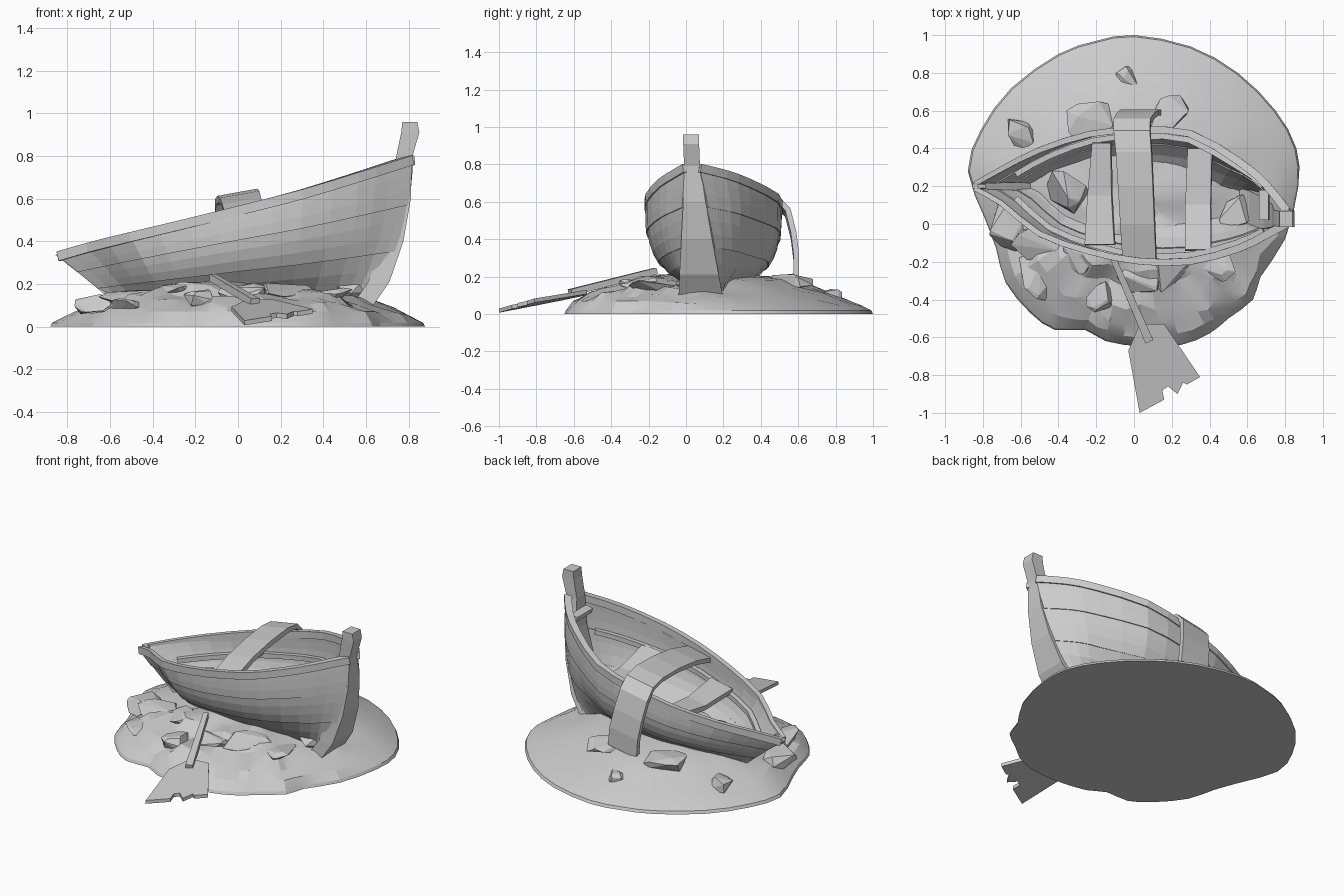
import bpy, bmesh, math, random
from mathutils import Vector, noise

random.seed(4)
if "Cube" in bpy.data.objects:
    bpy.data.objects.remove(bpy.data.objects["Cube"])

grey = bpy.data.materials.new("plain grey")
grey.use_nodes = True
grey.diffuse_color = (0.6, 0.6, 0.6, 1)
grey.node_tree.nodes["Principled BSDF"].inputs["Base Color"].default_value = (0.6, 0.6, 0.6, 1)


def finish(name, bm):
    bmesh.ops.recalc_face_normals(bm, faces=bm.faces)
    me = bpy.data.meshes.new(name)
    bm.to_mesh(me)
    bm.free()
    me.materials.append(grey)
    ob = bpy.data.objects.new(name, me)
    bpy.context.collection.objects.link(ob)
    return ob


def skin(name, rows, closed=True):
    """Join rows of points; closed rows become a capped tube."""
    bm = bmesh.new()
    vs = [[bm.verts.new(p) for p in r] for r in rows]
    n = len(rows[0])
    for a, b in zip(vs, vs[1:]):
        for i in range(n if closed else n - 1):
            j = (i + 1) % n
            bm.faces.new((a[i], a[j], b[j], b[i]))
    if closed:
        bm.faces.new(vs[0])
        bm.faces.new(vs[-1])
    return finish(name, bm)


def smooth_path(points, loop=False):
    """Insert a rounded midpoint between neighbouring points."""
    n = len(points)
    pick = (lambda i: points[i % n]) if loop else (lambda i: points[max(0, min(i, n - 1))])
    out = []
    for i in range(n if loop else n - 1):
        a, b, c, d = (pick(i + k) for k in (-1, 0, 1, 2))
        out += [b, tuple((9 * (q + r) - p - s) / 16 for p, q, r, s in zip(a, b, c, d))]
    return out if loop else out + [points[-1]]


def ribbon(name, path, widths, thick, side=None):
    """Board of rectangular section along a path."""
    pts = [Vector(p) for p in path]
    rows = []
    for i, p in enumerate(pts):
        t = (pts[min(i + 1, len(pts) - 1)] - pts[max(i - 1, 0)]).normalized()
        s = Vector(side).normalized() if side else t.cross(Vector((0, 0, 1))).normalized()
        n = s.cross(t).normalized() * thick / 2
        f = i / (len(pts) - 1)
        s = s * (widths[0] + (widths[1] - widths[0]) * f) / 2
        rows.append([p - s - n, p + s - n, p + s + n, p - s + n])
    return skin(name, rows)


def post(name, stations):
    """Upright post from (front x, z, y low, y high, depth) stations."""
    return skin(name, [[(x, a, z), (x, b, z), (x - d, b, z), (x - d, a, z)]
                       for x, z, a, b, d in stations])


# Hull stations: x, centre y, half width, rim height
STATIONS = smooth_path([(-.84, .2, .012, .335), (-.7, .2, .09, .375), (-.5, .17, .22, .425),
                        (-.23, .165, .31, .49), (.03, .15, .345, .555), (.3, .14, .335, .625),
                        (.56, .1, .225, .705), (.7, .075, .13, .75), (.81, .035, .03, .785)])


def hull_point(st, v, side, out=0):
    x, cy, hw, z = st
    k, p = (.36, 1) if x < 0 else (.24, 2)
    bow = max(0, (x - .5) / .31)
    w = hw * (1 - .95 * v ** 3.2) + bow * .08 * v + out
    return (x * (1 - k * v ** p), cy + .05 * bow * v + side * w, z + (.09 - z) * v)


# Overlapping strakes on both sides
for side, label in ((-1, "right"), (1, "left")):
    for k, (v0, v1) in enumerate(((0, .31), (.3, .62), (.61, 1))):
        rows = []
        for i in range(4):
            f = i / 3
            rows.append([hull_point(s, v0 + (v1 - v0) * f, side, .008 * f) for s in STATIONS])
        ob = skin(f"{label}_strake_{k + 1}", rows, closed=False)
        mod = ob.modifiers.new("thickness", "SOLIDIFY")
        mod.thickness = .022
        mod.offset = 0
    # Gunwale and inner stringer
    rim = [Vector(hull_point(s, 0, side, .002)) + Vector((0, 0, -.005)) for s in STATIONS]
    ribbon(f"{label}_gunwale", rim, (.025, .045), .045)
    ribbon(f"{label}_stringer", [hull_point(s, .3, side, -.025) for s in STATIONS[2:-2]],
           (.03, .03), .03)

# Stem and stern posts
post("stem_post", [(.62, .08, -.04, .2, .1), (.71, .21, -.035, .175, .1), (.775, .4, -.025, .14, .09),
                   (.81, .6, -.015, .105, .08), (.815, .79, -.01, .075, .075),
                   (.85, .91, -.015, .07, .085), (.84, .96, -.015, .07, .07)])
post("stern_post", [(-.48, .08, .17, .22, .06), (-.66, .23, .18, .22, .06),
                    (-.8, .335, .185, .215, .055), (-.785, .36, .19, .21, .04)])
ribbon("bow_brace", [(.69, .02, .72), (.69, .18, .72)], (.05, .05), .03, (1, 0, .2))

# Sagging benches and the bent loose board
ribbon("front_bench", [(.34, -.14, .48), (.34, .1, .42), (.35, .4, .42)], (.14, .13), .035, (1, 0, .1))
ribbon("rear_bench", [(-.18, -.11, .4), (-.18, .15, .38), (-.17, .43, .41)], (.16, .1), .035, (1, 0, .2))
ribbon("bent_board", [(.03, -.19, .52), (.02, 0, .575), (.01, .2, .605), (0, .38, .615),
                      (-.01, .49, .6), (-.01, .545, .54), (.01, .575, .42), (.03, .59, .3),
                      (.04, .59, .18)], (.18, .21), .03, (1, 0, .18))

# Broken oar
ribbon("oar_shaft", [(-.12, -.16, .23), (.08, -.62, .115)], (.03, .045), .035)
blade = [(.03, -.53), (.16, -.53), (.35, -.81), (.28, -.85), (.26, -.84), (.23, -.9),
         (.18, -.86), (.15, -.88), (.16, -.93), (.03, -1), (-.03, -.67)]
skin("oar_blade", [[(x, y, .005 + h + .2 * (y + 1) + .05 * max(x, 0)) for x, y in blade] for h in (0, .022)])

# Sand mound built from shrinking copies of its outline, rougher towards the front
outline = smooth_path([(-.88, .28), (-.81, .5), (-.65, .72), (-.4, .9), (-.2, .97), (0, 1), (.3, .94),
                       (.55, .8), (.75, .6), (.86, .4), (.87, .2), (.8, -.08), (.67, -.28),
                       (.63, -.4), (.5, -.5), (.4, -.58), (.25, -.64), (.05, -.65), (-.15, -.62),
                       (-.26, -.56), (-.42, -.56), (-.55, -.47), (-.68, -.31), (-.73, -.13),
                       (-.79, .03)], loop=True)
rows = []
for f, h in ((1, 0), (.99, .018), (.93, .045), (.84, .075), (.74, .108), (.62, .145), (.5, .18),
             (.36, .2), (.2, .205), (.02, .2)):
    ring = []
    for x, y in outline:
        front = min(1, max(0, (.25 - y) * 2))
        spot = Vector((x * f * 6, y * f * 6, 2))
        bump = noise.noise(spot) * (.02 + .035 * front) if .9 > f > .1 else 0
        ledge = .025 * front if .7 < f < .98 else 0
        wave = f + (noise.noise(spot * 1.5) * .05 * front if .98 > f > .1 else 0)
        ring.append((x * wave, .15 + (y - .15) * wave, h + bump + ledge))
    rows.append(ring)
mound = skin("sand_mound", rows)
bpy.context.view_layer.objects.active = mound
mound.select_set(True)
bpy.ops.object.shade_smooth_by_angle(angle=math.radians(15))
mound.select_set(False)

# Angular slabs half sunk in the sand: x, y, z, size, height
ROCKS = [(-.17, -.38, .13, .1, .05), (-.36, .2, .22, .14, .1), (-.6, .49, .1, .1, .045),
         (-.01, .77, .09, .09, .05), (-.67, -.02, .1, .13, .06), (-.5, -.1, .14, .14, .045),
         (-.28, -.14, .16, .13, .05), (.2, -.22, .17, .16, .04), (.45, -.18, .14, .15, .05),
         (-.25, .54, .17, .15, .05), (.18, .56, .17, .13, .06), (.02, -.28, .16, .13, .05),
         (.55, .05, .17, .11, .08), (-.53, -.28, .09, .13, .05)]
for i, (x, y, z, r, h) in enumerate(ROCKS):
    bm = bmesh.new()
    turn = random.uniform(0, math.pi)
    for _ in range(16):
        d = Vector([random.uniform(-1, 1) for _ in range(3)]).normalized()
        px, py = d.x * r * 1.1, d.y * r * .8
        bm.verts.new((x + px * math.cos(turn) - py * math.sin(turn),
                      y + px * math.sin(turn) + py * math.cos(turn), z + d.z * h))
    bmesh.ops.convex_hull(bm, input=bm.verts)
    bmesh.ops.delete(bm, geom=[v for v in bm.verts if not v.link_faces], context="VERTS")
    finish(f"rock_{i + 1}", bm)
